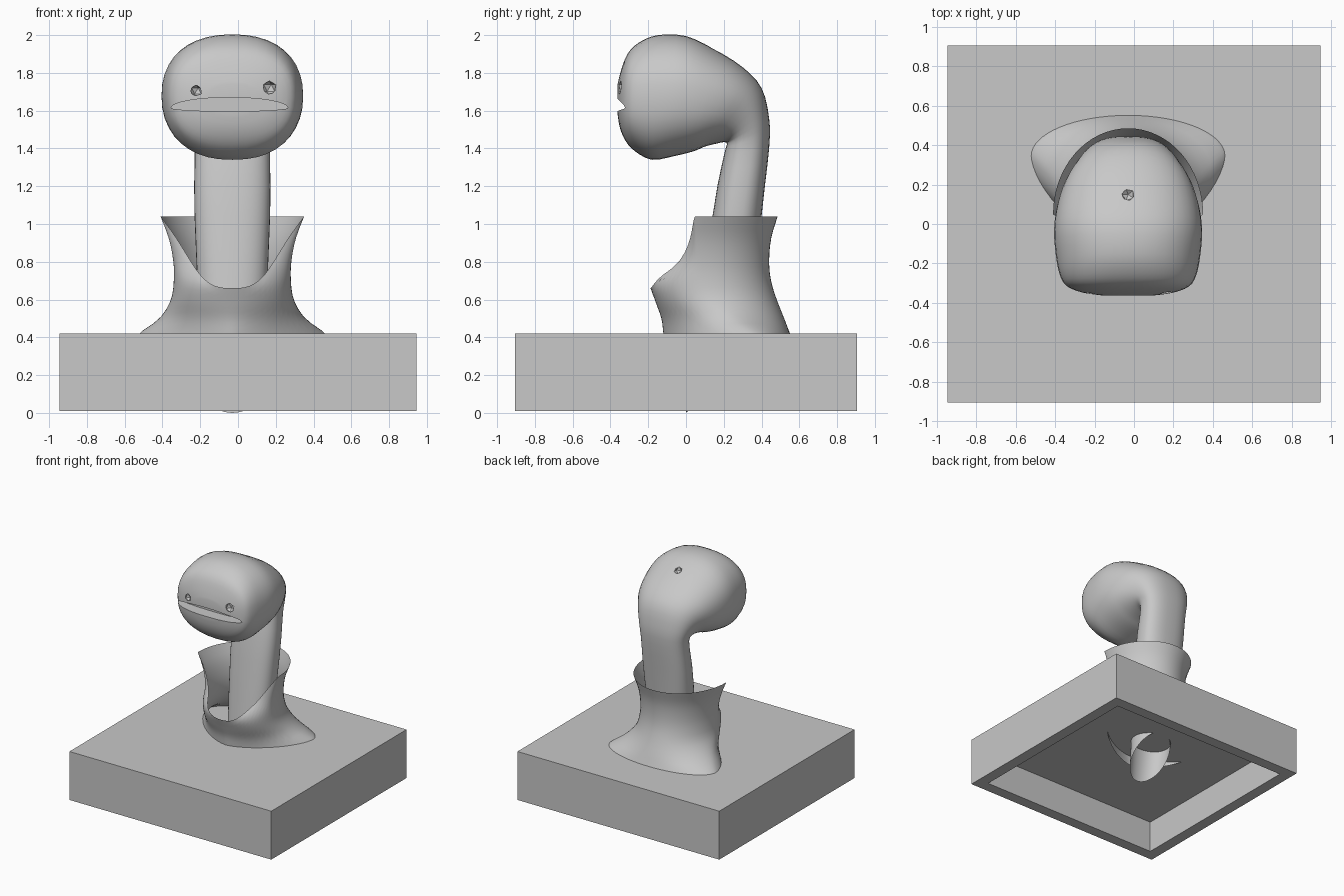
import bpy, bmesh
from math import cos, sin, pi, copysign

if "Cube" in bpy.data.objects:
    bpy.data.objects.remove(bpy.data.objects["Cube"], do_unlink=True)

GREY = 0.58
stone = bpy.data.materials.new("stone grey")
stone.use_nodes = True
stone.diffuse_color = (GREY, GREY, GREY, 1)
stone.node_tree.nodes["Principled BSDF"].inputs["Base Color"].default_value = (GREY, GREY, GREY, 1)
MID = -0.03  # x of the figure's symmetry plane


def make_object(name, bm):
    bmesh.ops.recalc_face_normals(bm, faces=bm.faces)
    mesh = bpy.data.meshes.new(name)
    bm.to_mesh(mesh)
    bm.free()
    mesh.materials.append(stone)
    ob = bpy.data.objects.new(name, mesh)
    bpy.context.collection.objects.link(ob)
    return ob


def activate(ob):
    bpy.ops.object.select_all(action="DESELECT")
    ob.select_set(True)
    bpy.context.view_layer.objects.active = ob


def smooth(ob, degrees):
    activate(ob)
    bpy.ops.object.shade_smooth_by_angle(angle=degrees * pi / 180)


def loft(rings, caps):
    """Bridge equal rings of points; optionally close both ends."""
    bm = bmesh.new()
    vs = [[bm.verts.new(p) for p in ring] for ring in rings]
    n = len(vs[0])
    for a, b in zip(vs, vs[1:]):
        for i in range(n):
            j = (i + 1) % n
            bm.faces.new((a[i], a[j], b[j], b[i]))
    if caps:
        bm.faces.new(vs[0])
        bm.faces.new(vs[-1])
    return bm


def catmull(rows, steps):
    """Smooth in-between rows through the given ones."""
    out = []
    for i in range(len(rows) - 1):
        quad = [rows[max(i - 1, 0)], rows[i], rows[i + 1], rows[min(i + 2, len(rows) - 1)]]
        for s in range(steps):
            t = s / steps
            out.append([0.5 * (2 * b + (c - a) * t + (2 * a - 5 * b + 4 * c - d) * t * t
                               + (3 * b - a - 3 * c + d) * t ** 3) for a, b, c, d in zip(*quad)])
    return out + [list(rows[-1])]


def lookup(table, z):
    """Linear interpolation of a row by its first value."""
    for lo, hi in zip(table, table[1:]):
        if z <= hi[0]:
            t = max(0, (z - lo[0]) / (hi[0] - lo[0]))
            return [a + (b - a) * t for a, b in zip(lo[1:], hi[1:])]
    return table[-1][1:]


def bend(value, power):
    """Superellipse shaping of a sine or cosine."""
    return copysign(abs(value) ** (2 / power), value)


# Plinth: block with a straight-walled recess underneath
bm = bmesh.new()
bmesh.ops.create_cube(bm, size=1)
for v in bm.verts:
    v.co = (v.co.x * 1.89, v.co.y * 1.81, 0.215 + v.co.z * 0.41)
bottom = min(bm.faces, key=lambda f: f.calc_center_median().z)
bmesh.ops.inset_region(bm, faces=[bottom], thickness=0.135)
recess = bmesh.ops.extrude_discrete_faces(bm, faces=[bottom])["faces"][0]
for v in recess.verts:
    v.co.z = 0.28
make_object("plinth", bm)

# Collar: open sheet, columns rise from a buried edge to a scooped rim
# rows: height, half width, front y, middle y, back y, front squareness
collar_rows = catmull([
    (0.2, 0.56, -0.09, 0.36, 0.6, 1.6), (0.34, 0.54, -0.11, 0.36, 0.58, 1.55),
    (0.42, 0.495, -0.12, 0.35, 0.55, 1.55), (0.5, 0.385, -0.13, 0.25, 0.52, 1.75),
    (0.6, 0.325, -0.165, 0.14, 0.48, 2), (0.7, 0.31, -0.188, 0.1, 0.45, 2),
    (0.8, 0.312, -0.085, 0.08, 0.44, 2), (0.92, 0.335, -0.02, 0.06, 0.45, 2),
    (1.04, 0.38, 0.0, 0.05, 0.485, 2)], 3)
rings = []
LEVELS, SIDES = 18, 64
for level in range(LEVELS + 1):
    ring = []
    for i in range(SIDES):
        a = 2 * pi * i / SIDES
        c, s = cos(a), sin(a)
        rim = 1.04 if s >= 0 else 0.66 + 0.38 * abs(c) ** 2.8
        foot = min(0.36, 0.28 + 0.25 * (s + 0.64))
        z = foot + (rim - foot) * level / LEVELS
        half, front, middle, back, power = lookup(collar_rows, z)
        if s > 0:
            ring.append((MID + half * c, middle + (back - middle) * s, z))
        else:
            ring.append((MID + half * bend(c, power), middle + (middle - front) * bend(s, power), z))
    rings.append(ring)
smooth(make_object("collar", loft(rings, False)), 60)

# Neck and head: one bent loft
# rows: back/top y and z, front/under y and z, half width, squareness
sections = catmull([
    (0.33, 0.30, 0.0, 0.0, 0.16, 2.0), (0.40, 1.04, 0.14, 1.04, 0.2, 2.5),
    (0.44, 1.40, 0.20, 1.36, 0.2, 2.5), (0.44, 1.56, 0.215, 1.43, 0.22, 2.4),
    (0.40, 1.72, 0.16, 1.425, 0.265, 2.3), (0.30, 1.83, 0.10, 1.41, 0.32, 2.3),
    (0.15, 1.925, 0.04, 1.385, 0.358, 2.3), (0.0, 1.995, -0.06, 1.36, 0.375, 2.3),
    (-0.15, 2.0, -0.18, 1.34, 0.365, 2.3), (-0.25, 1.96, -0.27, 1.385, 0.345, 2.4),
    (-0.31, 1.9, -0.32, 1.44, 0.31, 2.5), (-0.345, 1.81, -0.35, 1.51, 0.23, 2.4),
    (-0.362, 1.74, -0.362, 1.58, 0.13, 2.2)], 3)
rings = []
for y1, z1, y0, z0, half, power in sections:
    ring = []
    for i in range(40):
        u = bend(cos(2 * pi * i / 40), power)
        w = bend(sin(2 * pi * i / 40), power) / 2 + 0.5
        ring.append((MID + half * u, y0 + (y1 - y0) * w, z0 + (z1 - z0) * w))
    rings.append(ring)
head = make_object("neck_and_head", loft(rings, True))


def cut(target, bm):
    cutter = make_object("cutter", bm)
    cutter.hide_render = True
    mod = target.modifiers.new("cut", "BOOLEAN")
    mod.operation, mod.solver, mod.object = "DIFFERENCE", "EXACT", cutter
    activate(target)
    bpy.ops.object.modifier_apply(modifier=mod.name)
    bpy.data.objects.remove(cutter, do_unlink=True)


# Mouth: lens-shaped slit
outline = []
for i in range(24):
    c, s = cos(2 * pi * i / 24), sin(2 * pi * i / 24)
    outline.append((-0.045 + 0.31 * c, 1.615 + (0.055 if s > 0 else 0.018) * s))
cut(head, loft([[(x, y, z) for x, z in outline] for y in (-0.5, -0.26)], True))

# Eye notches and the small pit on the crown
for x, y, z, r in ((-0.22, -0.34, 1.705, 0.035), (0.165, -0.34, 1.72, 0.04), (MID, 0.15, 1.93, 0.035)):
    bm = bmesh.new()
    bmesh.ops.create_icosphere(bm, subdivisions=1, radius=r)
    bmesh.ops.translate(bm, verts=bm.verts, vec=(x, y, z))
    cut(head, bm)

# Open the lower end of the neck
bm = bmesh.new()
bm.from_mesh(head.data)
low = [f for f in bm.faces if len(f.verts) > 30 and f.calc_center_median().z < 0.5]
bmesh.ops.delete(bm, geom=low, context="FACES")
bm.to_mesh(head.data)
bm.free()
smooth(head, 40)
